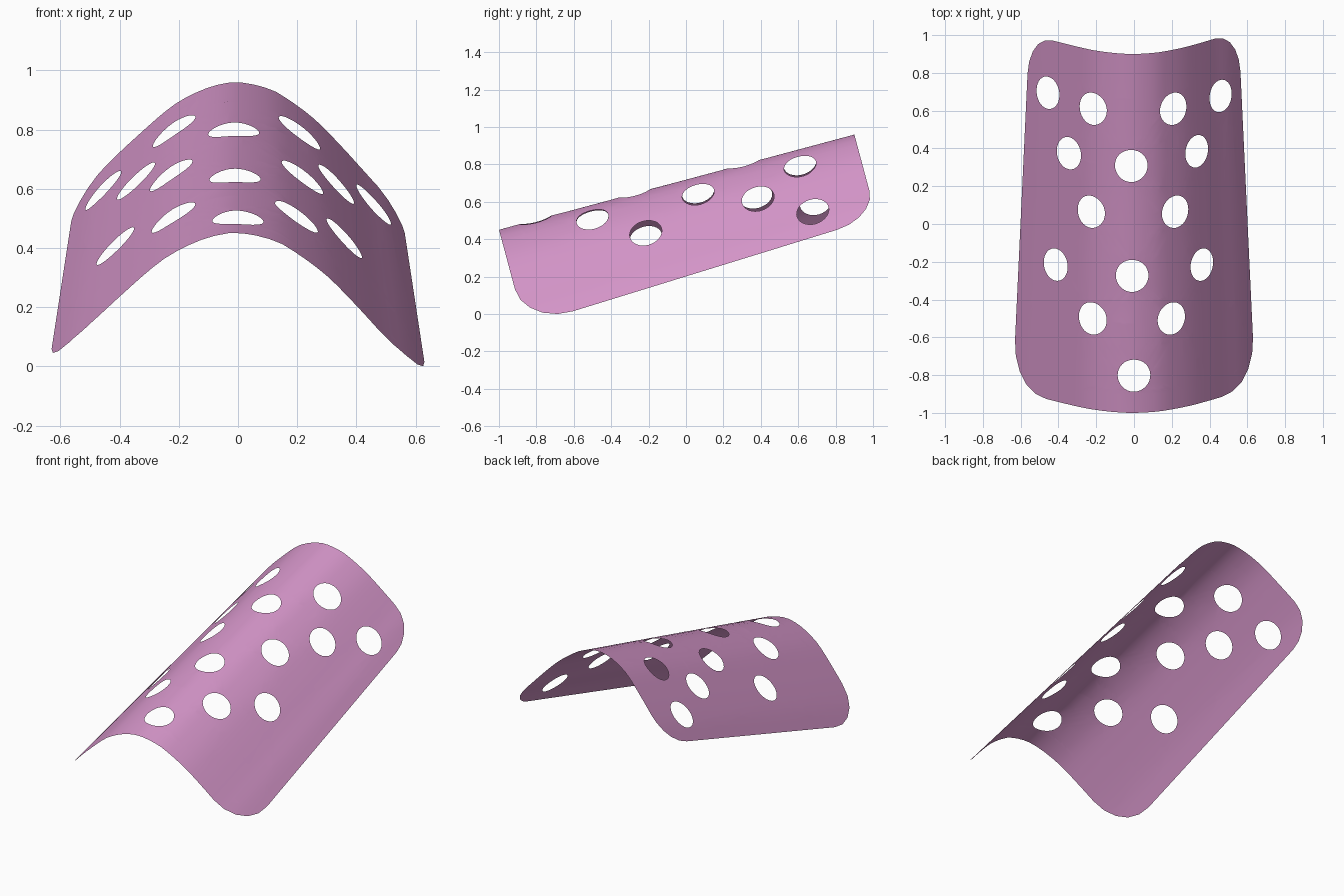
import bpy, bmesh
from math import sin, cos, pi, radians
from mathutils import Vector

if "Cube" in bpy.data.objects:
    bpy.data.objects.remove(bpy.data.objects["Cube"])

TILT = radians(15)
LENGTH = 1.967
# Arch cross-section at the front end: (sideways, drop below ridge)
ARCH = [(-.642, .487), (-.57, .395), (-.5, .32), (-.4, .223), (-.28, .114), (-.2, .06),
        (-.1, .016), (0, 0), (.12, .026), (.2, .072), (.3, .15), (.4, .254),
        (.5, .3675), (.573, .447), (.642, .534)]
# Hole centres in the top view
HOLES = [(0, -.803), (-.222, -.5), (.2, -.5), (-.01, -.275), (-.415, -.215), (.36, -.215),
         (-.23, .065), (.22, .065), (-.015, .307), (-.345, .375), (.333, .385),
         (-.22, .61), (.21, .61), (-.457, .695), (.458, .678)]
HOLE_R = .088


def smooth(points, n=6):
    """Catmull-Rom curve through the points."""
    p = [Vector(q) for q in points]
    p = [2 * p[0] - p[1]] + p + [2 * p[-1] - p[-2]]
    out = []
    for a, b, c, d in zip(p, p[1:], p[2:], p[3:]):
        for k in range(n):
            t = k / n
            out.append(.5 * (2 * b + (c - a) * t + (2 * a - 5 * b + 4 * c - d) * t * t
                             + (3 * b - a - 3 * c + d) * t ** 3))
    return out + [p[-2]]


curve = smooth(ARCH)
arc = [0]
for a, b in zip(curve, curve[1:]):
    arc.append(arc[-1] + (b - a).length)
WIDTH = arc[-1]


def interp(x, xs, ys):
    for i in range(len(xs) - 1):
        if x <= xs[i + 1] or i == len(xs) - 2:
            return ys[i] + (ys[i + 1] - ys[i]) * ((x - xs[i]) / (xs[i + 1] - xs[i]))


def taper(v):
    return 1 - .07 * v


def bend(t, v):
    """Flat pattern position to the tilted, tapered arch."""
    x, d = interp(t, arc, curve) * taper(v)
    return Vector((x, -1 + v * cos(TILT) + d * sin(TILT), .455 + v * sin(TILT) - d * cos(TILT)))


def unbend(x, y):
    v = 1
    for _ in range(15):
        t = interp(x / taper(v), [c.x for c in curve], arc)
        v += (y - bend(t, v).y) / cos(TILT)
    return t, v


bm = bmesh.new()


def loop(points):
    vs = [bm.verts.new((x, y, 0)) for x, y in points]
    for a, b in zip(vs, vs[1:] + vs[:1]):
        bm.edges.new((a, b))


# Flat pattern: rounded rectangle with round holes
outline = []
for cx, cy, r, start in ((.27, .27, .27, pi), (WIDTH - .27, .27, .27, 1.5 * pi),
                         (WIDTH - .22, LENGTH - .22, .22, 0), (.22, LENGTH - .22, .22, .5 * pi)):
    outline += [(cx + r * cos(start + k * pi / 10), cy + r * sin(start + k * pi / 10))
                for k in range(6)]
loop(outline)
for x, y in HOLES:
    t, v = unbend(x, y)
    loop([(t + HOLE_R / taper(v) * cos(k * pi / 16), v + HOLE_R * sin(k * pi / 16))
          for k in range(32)])
bmesh.ops.triangle_fill(bm, use_beauty=True, use_dissolve=False, edges=bm.edges[:],
                        normal=(0, 0, 1))

# Slice into strips so the sheet can curve
cuts = [((WIDTH * k / 36, 0, 0), (1, 0, 0)) for k in range(1, 36)]
cuts += [((0, LENGTH * k / 16, 0), (0, 1, 0)) for k in range(1, 16)]
for co, no in cuts:
    bmesh.ops.bisect_plane(bm, geom=bm.verts[:] + bm.edges[:] + bm.faces[:], dist=1e-5,
                           plane_co=co, plane_no=no)
for vert in bm.verts:
    vert.co = bend(vert.co.x, vert.co.y)
low = min(v.co.z for v in bm.verts)
for vert in bm.verts:
    vert.co.z -= low
bm.normal_update()
if sum(f.normal.z for f in bm.faces) < 0:
    bmesh.ops.reverse_faces(bm, faces=bm.faces[:])
for f in bm.faces:
    f.smooth = True

# Curved guard plate
mesh = bpy.data.meshes.new("guard_plate")
bm.to_mesh(mesh)
bm.free()
plate = bpy.data.objects.new("guard_plate", mesh)
bpy.context.collection.objects.link(plate)
mat = bpy.data.materials.new("pink")
mat.diffuse_color = (.66, .30, .58, 1)
mat.use_nodes = True
mat.node_tree.nodes["Principled BSDF"].inputs["Base Color"].default_value = mat.diffuse_color
mesh.materials.append(mat)
